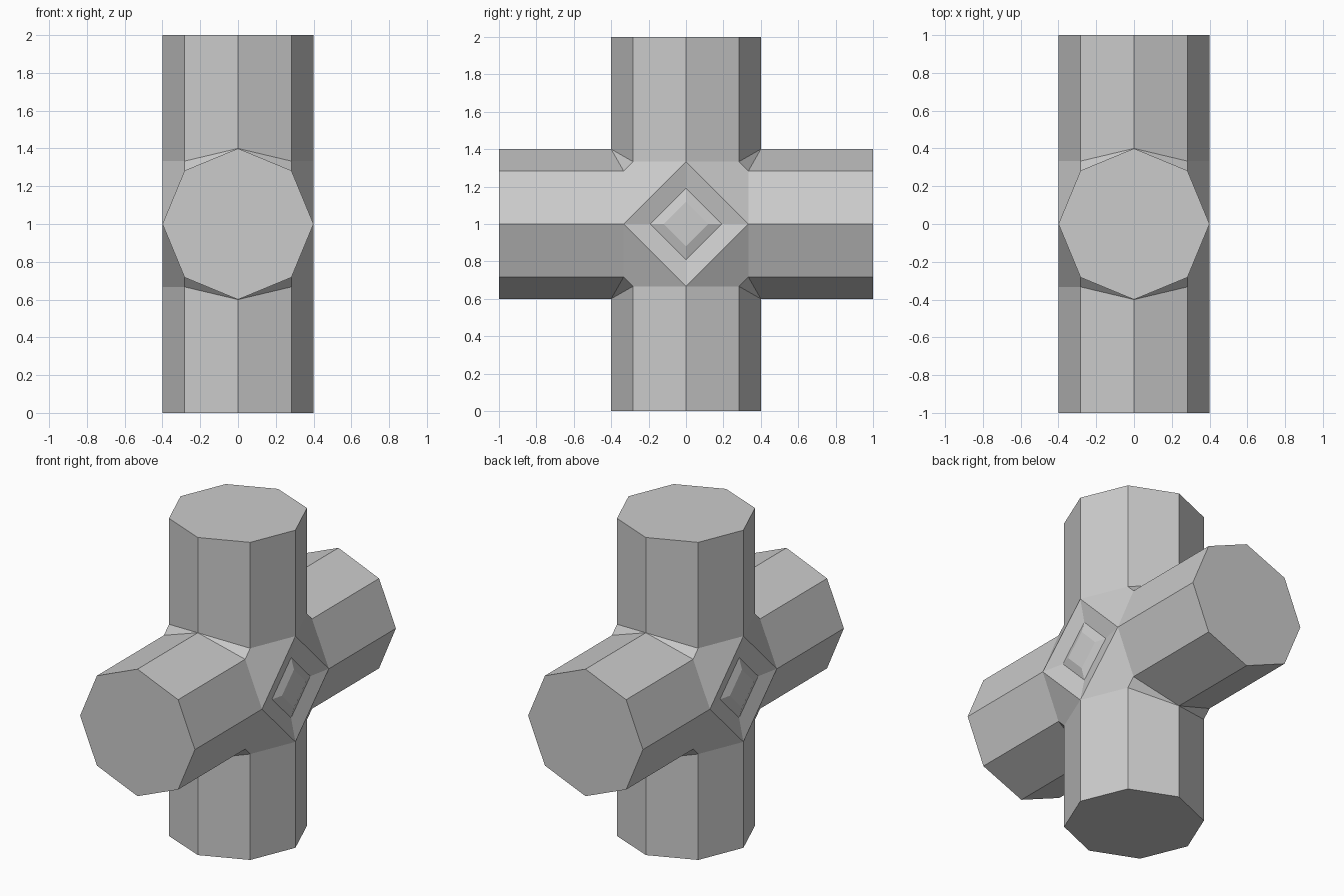
import bpy, bmesh
from math import sin, cos, pi
from mathutils import Vector

cube = bpy.data.objects.get("Cube")
if cube:
    bpy.data.objects.remove(cube, do_unlink=True)

R = 0.4        # octagon radius
NECK = 0.333   # where the arms meet the hub
CENTRE = Vector((0, 0, 1))

mat = bpy.data.materials.new("plain_grey")
mat.use_nodes = True
colour = (0.6, 0.6, 0.6, 1)
mat.diffuse_color = colour
mat.node_tree.nodes["Principled BSDF"].inputs["Base Color"].default_value = colour

bm = bmesh.new()


def direction(k):
    return Vector((0, cos(k * pi / 2), sin(k * pi / 2)))


def ring(k, capped):
    """Octagon across arm k, at the tip or along the hub joint."""
    verts = []
    for i in range(8):
        a = i * pi / 4
        along = 1 if capped else (R if i % 4 == 0 else NECK)
        p = direction(k) * along + direction(k + 1) * R * cos(a)
        p.x = R * sin(a)
        verts.append(bm.verts.new(CENTRE + p))
    return verts


# Four octagonal arms with end caps
roots = [ring(k, False) for k in range(4)]
for k, root in enumerate(roots):
    tip = ring(k, True)
    bm.faces.new(tip)
    for i in range(8):
        j = (i + 1) % 8
        bm.faces.new((root[i], root[j], tip[j], tip[i]))

# Bevelled corners between neighbouring arms
for k in range(4):
    a, b = roots[k], roots[(k + 1) % 4]
    for s in (1, -1):
        bm.faces.new((a[0], a[s], b[4 - s]))
        bm.faces.new((a[s], a[2 * s], b[4 - 2 * s if s > 0 else 6], b[4 - s]))

# Diamond on each side of the hub
diamonds = [bm.faces.new([r[i] for r in roots]) for i in (2, 6)]
bmesh.ops.remove_doubles(bm, verts=bm.verts, dist=0.001)
bmesh.ops.recalc_face_normals(bm, faces=bm.faces)

# Sunken rim, then a raised boss in the middle
for thickness, depth in ((0.101, -0.03), (0.05, 0.02)):
    bmesh.ops.inset_individual(bm, faces=diamonds, thickness=thickness,
                               depth=depth, use_even_offset=True)

mesh = bpy.data.meshes.new("pipe_cross")
bm.to_mesh(mesh)
bm.free()
mesh.materials.append(mat)
obj = bpy.data.objects.new("pipe_cross", mesh)
bpy.context.collection.objects.link(obj)
